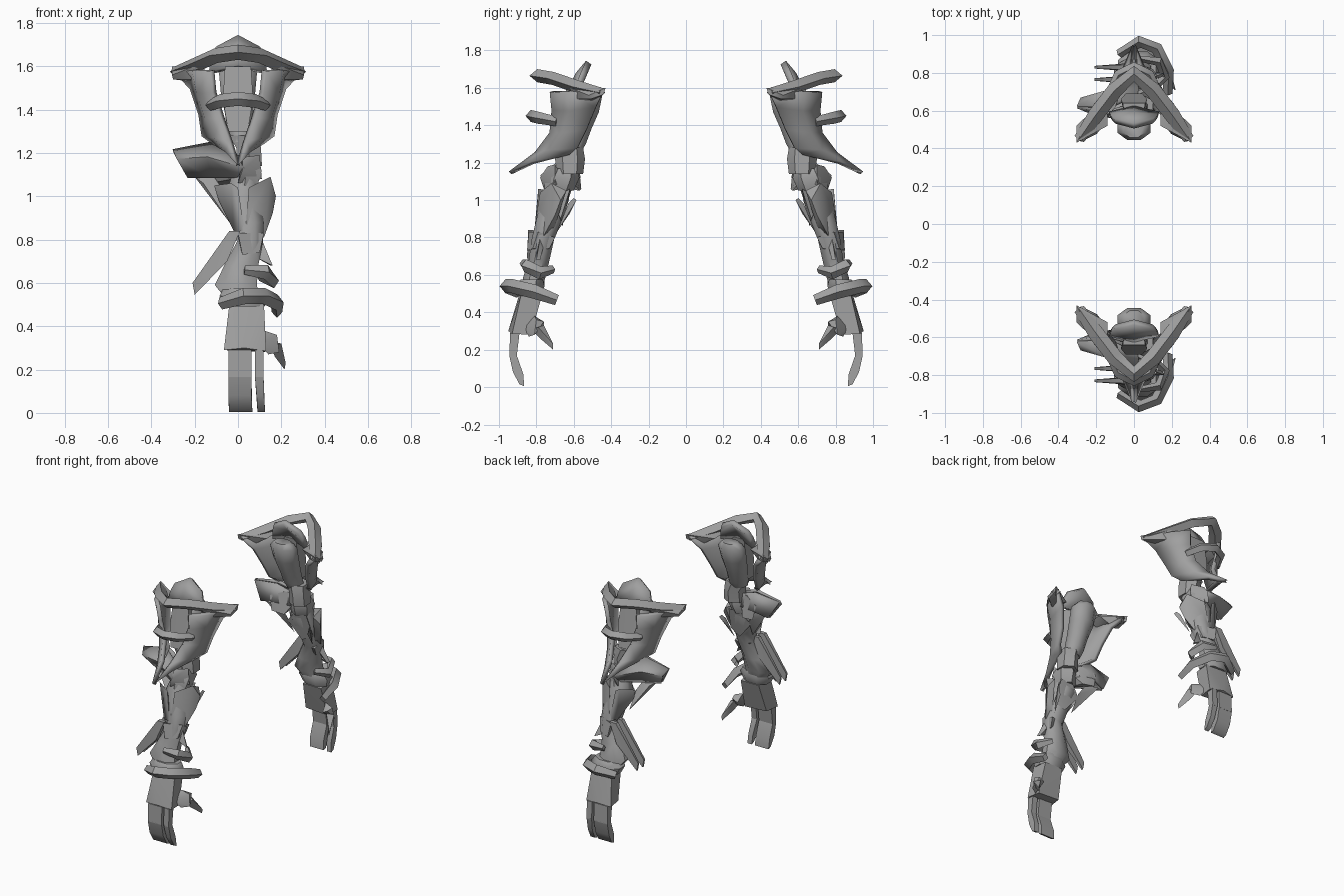
import bpy, bmesh, math
from mathutils import Vector

steel = bpy.data.materials.new("grey_steel")
steel.diffuse_color = (0.35, 0.35, 0.35, 1)


def finish(name, bm, solid=0, both_x=False, angle=50):
    """Make the object, then mirror it to the opposite arm."""
    bmesh.ops.recalc_face_normals(bm, faces=bm.faces[:])
    me = bpy.data.meshes.new(name)
    bm.to_mesh(me)
    bm.free()
    me.materials.append(steel)
    ob = bpy.data.objects.new(name, me)
    bpy.context.collection.objects.link(ob)
    bpy.ops.object.select_all(action='DESELECT')
    ob.select_set(True)
    bpy.context.view_layer.objects.active = ob
    bpy.ops.object.shade_smooth_by_angle(angle=math.radians(angle))
    if solid:
        s = ob.modifiers.new("thickness", 'SOLIDIFY')
        s.thickness, s.offset = solid, 0
    m = ob.modifiers.new("mirror", 'MIRROR')
    m.use_axis = (both_x, True, False)
    return ob


def hull(name, pts, both_x=False):
    bm = bmesh.new()
    for p in pts:
        bm.verts.new(p)
    bmesh.ops.convex_hull(bm, input=bm.verts[:])
    loose = [v for v in bm.verts if not v.link_faces]
    bmesh.ops.delete(bm, geom=loose, context='VERTS')
    return finish(name, bm, both_x=both_x)


def skin(bm, rings):
    """Join closed rings of points and cap both ends."""
    vs = [[bm.verts.new(p) for p in r] for r in rings]
    n = len(vs[0])
    for a, b in zip(vs, vs[1:]):
        for i in range(n):
            j = (i + 1) % n
            bm.faces.new((a[i], a[j], b[j], b[i]))
    bm.faces.new(vs[0])
    bm.faces.new(vs[-1])


def limb(name, rings, n=8):
    """Loft through level rings given as x, y, z, x radius, y radius."""
    bm = bmesh.new()
    skin(bm, [[(x + rx * math.cos((i + .5) * math.tau / n),
                y + ry * math.sin((i + .5) * math.tau / n), z)
               for i in range(n)] for x, y, z, rx, ry in rings])
    return finish(name, bm)


def bar(name, path, w, h, end=0.6):
    """Sweep a diamond section along a path."""
    bm = bmesh.new()
    pts = [Vector(p) for p in path]
    rings = []
    for i, p in enumerate(pts):
        t = pts[min(i + 1, len(pts) - 1)] - pts[max(i - 1, 0)]
        side = t.cross(Vector((0, 0, 1))).normalized()
        up = side.cross(t).normalized()
        k = end if i in (0, len(pts) - 1) else 1
        rings.append([p + side * w * k, p + up * h * k, p - side * w * k, p - up * h * k])
    skin(bm, rings)
    return finish(name, bm)


def sheet(name, rows, thick, both_x=False):
    """Grid surface given as rows of points."""
    bm = bmesh.new()
    vs = [[bm.verts.new(p) for p in r] for r in rows]
    for a, b in zip(vs, vs[1:]):
        for i in range(len(a) - 1):
            bm.faces.new((a[i], a[i + 1], b[i + 1], b[i]))
    return finish(name, bm, thick, both_x)


# Shoulder guard: two winged sides meeting in a low point
sheet("shoulder_guard", [
    [(.12, -.72, 1.58), (.20, -.63, 1.58), (.29, -.44, 1.585)],
    [(.11, -.71, 1.48), (.18, -.62, 1.48), (.21, -.48, 1.50)],
    [(.07, -.72, 1.36), (.14, -.66, 1.36), (.17, -.53, 1.38)],
    [(.03, -.80, 1.25), (.10, -.72, 1.27), (.155, -.58, 1.28)],
    [(0, -.94, 1.145), (.05, -.82, 1.20), (.11, -.62, 1.25)]], .028, True)
half = [(.29, -.45, 1.575), (.2, -.58, 1.605), (.1, -.71, 1.65)]
bar("shoulder_brow", half + [(0, -.795, 1.665)] + [(-x, y, z) for x, y, z in half[::-1]],
    .042, .035, .7)
bar("shoulder_band", [(.13, -.69, 1.42), (.08, -.79, 1.44), (0, -.83, 1.45),
                      (-.08, -.79, 1.44), (-.13, -.69, 1.42)], .028, .032, .8)
# Broad flat wings at the shoulder
hull("shoulder_wing", [(.305, -.43, 1.60), (.305, -.44, 1.565), (.305, -.52, 1.56),
                       (.30, -.51, 1.54), (.20, -.50, 1.59), (.14, -.52, 1.58),
                       (.20, -.62, 1.60), (.14, -.62, 1.58), (.22, -.50, 1.53),
                       (.19, -.60, 1.54)], True)
sheet("shoulder_crest", [
    [(-.10, -.545, 1.68), (0, -.52, 1.735), (.10, -.545, 1.68)],
    [(-.12, -.565, 1.63), (0, -.575, 1.67), (.12, -.565, 1.63)],
    [(-.13, -.58, 1.57), (0, -.61, 1.60), (.13, -.58, 1.57)]], .035)

# Upper arm and elbow
limb("upper_arm", [(0, -.50, 1.605, .06, .045), (0, -.51, 1.57, .095, .07),
                   (0, -.54, 1.47, .085, .08), (.005, -.575, 1.38, .07, .075),
                   (.01, -.60, 1.30, .065, .07), (.02, -.62, 1.25, .06, .06)])
hull("biceps_plate", [(sx * w, y, z) for sx in (-1, 1) for w, y, z in
                      ((.06, -.64, 1.60), (.07, -.66, 1.45), (.045, -.69, 1.30),
                       (.05, -.58, 1.60), (.045, -.62, 1.30))])
limb("elbow_upper", [(.03, -.62, 1.28, .08, .07), (.05, -.62, 1.22, .065, .08),
                     (.05, -.62, 1.14, .07, .07)], 6)
limb("elbow_joint", [(.04, -.65, 1.17, .055, .065), (.04, -.66, 1.12, .08, .09),
                     (.03, -.68, 1.05, .07, .08)], 6)
hull("elbow_cap", [(.02, -.74, 1.18), (.1, -.70, 1.19), (.11, -.70, 1.08), (.02, -.78, 1.12),
                   (.0, -.76, 1.06), (.05, -.64, 1.1)])

# Large fin swept out from the elbow and its brace
sheet("elbow_fin", [
    [(-.30, -.62, 1.21), (-.12, -.62, 1.245), (.02, -.69, 1.17)],
    [(-.28, -.66, 1.17), (-.14, -.70, 1.18), (.03, -.77, 1.13)],
    [(-.23, -.60, 1.09), (-.12, -.66, 1.09), (0, -.73, 1.09)]], .02)
sheet("fin_back", [
    [(-.30, -.62, 1.21), (-.12, -.60, 1.24), (.02, -.64, 1.18)],
    [(-.23, -.59, 1.09), (-.12, -.57, 1.12), (.03, -.62, 1.10)]], .015)
hull("fin_root", [(-.13, -.56, 1.06), (-.15, -.57, 1.16), (-.05, -.6, 1.2), (.03, -.66, 1.17),
                  (-.02, -.72, 1.08), (-.04, -.57, 1.05), (-.1, -.66, 1.17)])
hull("fin_brace", [(-.20, -.60, 1.09), (-.11, -.62, 1.09), (-.04, -.69, .88),
                   (-.07, -.67, .93), (-.16, -.64, 1.06), (-.05, -.63, 1.0)])

# Forearm core and overlapping plates
limb("forearm", [(.03, -.68, 1.10, .06, .06), (.02, -.70, 1.00, .09, .08),
                 (.05, -.735, .88, .075, .075), (.055, -.765, .79, .065, .065),
                 (.015, -.785, .68, .085, .06), (-.01, -.81, .59, .105, .065),
                 (.02, -.825, .53, .085, .06)])
hull("forearm_plate_left", [(-.11, -.72, 1.05), (-.03, -.79, 1.06), (.0, -.79, 1.04),
                            (.03, -.81, .84), (-.02, -.80, .84), (-.09, -.71, .98),
                            (0, -.74, .86)])
hull("forearm_plate_right", [(.05, -.78, 1.04), (.15, -.72, 1.09), (.175, -.67, 1.0),
                             (.16, -.70, .92), (.12, -.76, .81), (.03, -.82, .78),
                             (.05, -.80, .92), (.14, -.64, 1.05), (.11, -.70, .86)])
hull("forearm_plate_inner", [(.0, -.62, 1.05), (.1, -.62, 1.06), (.12, -.67, .9),
                             (.04, -.66, .86), (-.06, -.64, .98), (.04, -.72, 1.0)])
hull("forearm_spike", [(.14, -.60, 1.01), (.15, -.585, 1.0), (.11, -.62, .93),
                       (.10, -.69, .83), (.13, -.63, .98)])
hull("wrist_spike", [(.07, -.75, .80), (.11, -.78, .80), (.16, -.80, .68), (.15, -.78, .68),
                     (.06, -.80, .73)])
hull("forearm_collar", [(0, -.84, .83), (.12, -.79, .83), (.11, -.70, .80), (0, -.72, .80),
                        (.02, -.85, .73), (.1, -.82, .74), (.1, -.73, .74)])

# Pair of swept blades
for i, y in enumerate((-.765, -.83)):
    hull(f"blade_{i + 1}", [(x, y + d * k, z) for d in (-.014, .014) for x, z, k in
                            ((.01, .84, 1), (-.04, .84, 1), (-.21, .60, .5),
                             (-.20, .545, .5), (-.05, .70, 1.4))])

# Wrist guards
bar("wrist_hook", [(.03, -.875, .66), (.13, -.86, .65), (.165, -.78, .61), (.10, -.71, .63)],
    .025, .035)
bar("wrist_cuff", [(-.08, -.90, .505), (.03, -.965, .54), (.12, -.93, .54),
                   (.18, -.81, .51), (.18, -.69, .465)], .032, .038, .75)
limb("wrist_ring", [(.025, -.825, .575, .10, .065), (.025, -.835, .54, .12, .085),
                    (.03, -.84, .49, .10, .07)])

# Hand, fingers and thumb
hull("hand", [(-.04, -.89, .50), (.12, -.88, .50), (.11, -.77, .49), (-.03, -.77, .49),
              (-.065, -.935, .29), (.13, -.93, .285), (.12, -.83, .28), (-.05, -.83, .29),
              (.03, -.95, .30)])
for name, a, b, shift in (("finger_wide", -.045, .062, 0), ("finger_narrow", .078, .118, .008)):
    hull(name + "_base", [(x, y, z) for x in (a, b) for y, z in
                          ((-.94, .29), (-.89, .29), (-.945, .165), (-.905, .165))])
    hull(name + "_tip", [(x + d, y, z) for x, s in ((a, 1), (b, .3)) for y, z, d in
                         ((-.945, .17, 0), (-.905, .17, 0), (-.925, .08, shift * s),
                          (-.87, .07, shift * s), (-.89, .015, .004 + shift * s),
                          (-.865, .005, .004 + shift * s))])
hull("thumb_base", [(.10, -.87, .32), (.12, -.81, .38), (.17, -.76, .35), (.19, -.81, .28),
                    (.14, -.84, .27), (.13, -.76, .33), (.18, -.80, .36)])
hull("thumb_tip", [(.15, -.83, .31), (.20, -.79, .32), (.16, -.76, .33), (.22, -.71, .23),
                   (.215, -.71, .20), (.17, -.78, .26)])
